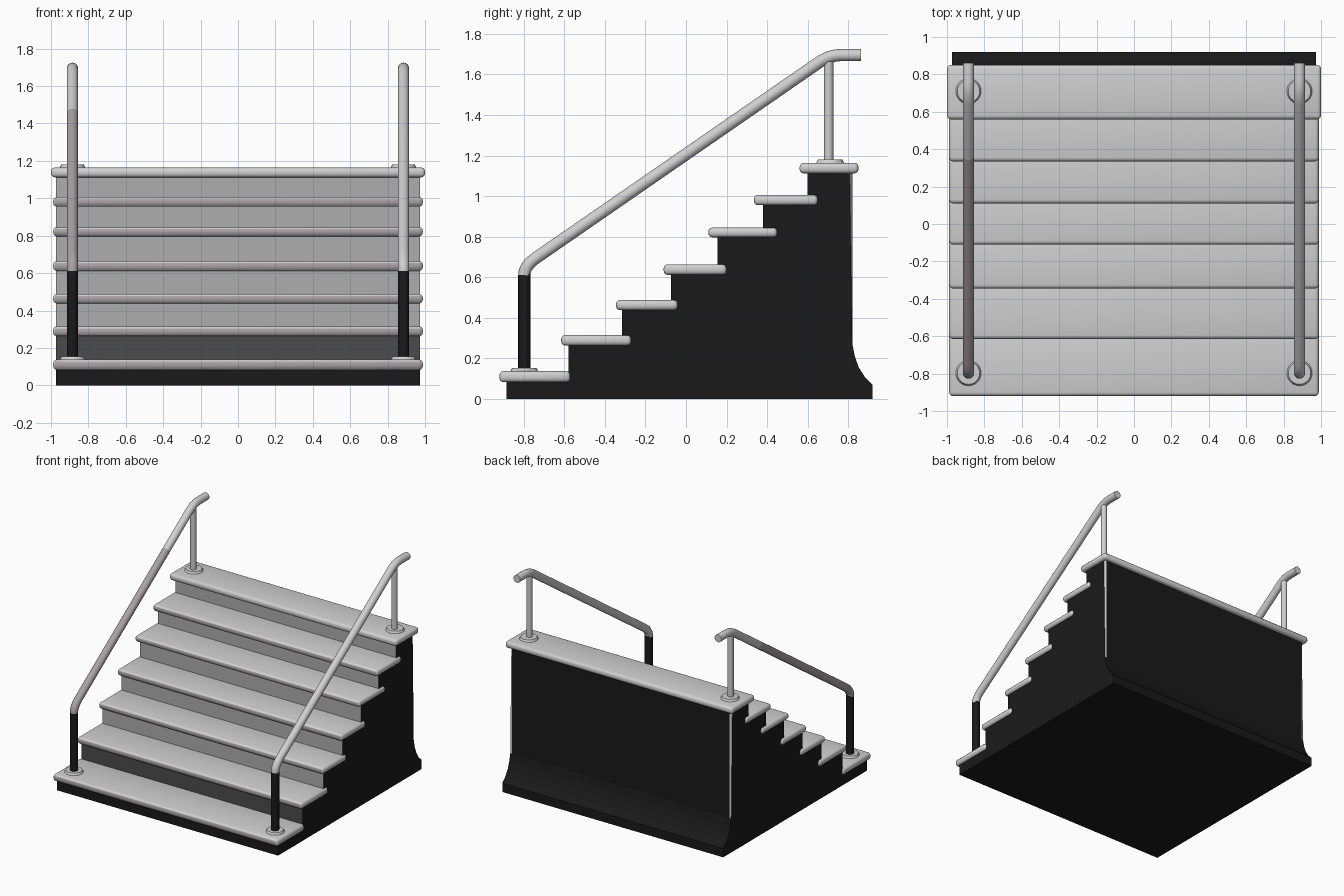
import bpy, bmesh, math
from mathutils import Vector

if "Cube" in bpy.data.objects:
    bpy.data.objects.remove(bpy.data.objects["Cube"])


def mat(name, r, g, b):
    m = bpy.data.materials.new(name)
    m.diffuse_color = (r, g, b, 1)
    m.use_nodes = True
    m.node_tree.nodes["Principled BSDF"].inputs["Base Color"].default_value = m.diffuse_color
    return m


light = mat("light grey", 0.63, 0.63, 0.63)
grey = mat("riser grey", 0.42, 0.42, 0.42)
warm = mat("warm grey", 0.40, 0.36, 0.375)
dark = mat("dark grey", 0.07, 0.07, 0.07)
black = mat("black", 0.01, 0.01, 0.01)


def finish(bm, name, mats, smooth=True):
    bmesh.ops.recalc_face_normals(bm, faces=bm.faces)
    me = bpy.data.meshes.new(name)
    bm.to_mesh(me)
    bm.free()
    for m in mats:
        me.materials.append(m)
    ob = bpy.data.objects.new(name, me)
    bpy.context.collection.objects.link(ob)
    if smooth:
        bpy.ops.object.select_all(action='DESELECT')
        bpy.context.view_layer.objects.active = ob
        ob.select_set(True)
        bpy.ops.object.shade_smooth_by_angle(angle=math.radians(40))
    return ob


# Treads: front y, back y, bottom z, top z
treads = [(-0.92, -0.57, 0.083, 0.137), (-0.615, -0.27, 0.263, 0.315),
          (-0.345, -0.04, 0.438, 0.488), (-0.11, 0.20, 0.612, 0.664),
          (0.11, 0.45, 0.797, 0.845), (0.335, 0.65, 0.955, 1.006),
          (0.56, 0.85, 1.112, 1.164)]
for i, (y0, y1, z0, z1) in enumerate(treads):
    hx = 1.0 if i == 6 else 0.988
    bm = bmesh.new()
    bmesh.ops.create_cube(bm, size=1)
    for v in bm.verts:
        v.co = (v.co.x * 2 * hx, (y0 + y1) / 2 + v.co.y * (y1 - y0),
                (z0 + z1) / 2 + v.co.z * (z1 - z0))
    bmesh.ops.bevel(bm, geom=bm.edges[:], offset=0.02, segments=3,
                    profile=0.5, affect='EDGES')
    bm.normal_update()
    for f in bm.faces:  # warm front nosing
        f.material_index = 1 if f.normal.y < -0.75 and i < 6 else 0
    finish(bm, f"tread_{i + 1}", [light, warm])

# Stepped body with a flared back foot
risers = [-0.885, -0.58, -0.315, -0.075, 0.155, 0.38, 0.60]
profile = [(risers[0], 0)]
for i, y in enumerate(risers):
    if i:
        profile.append((y, treads[i - 1][2] + 0.025))
    profile.append((y, treads[i][2] + 0.025))
profile += [(0.82, 1.137), (0.82, 0.27), (0.832, 0.21), (0.852, 0.155),
            (0.882, 0.108), (0.92, 0.07), (0.92, 0)]
bm = bmesh.new()
left = [bm.verts.new((-0.972, y, z)) for y, z in profile]
face = bm.faces.new(left)
res = bmesh.ops.extrude_face_region(bm, geom=[face])
for v in res["geom"]:
    if isinstance(v, bmesh.types.BMVert):
        v.co.x = 0.972
bmesh.ops.recalc_face_normals(bm, faces=bm.faces)
# Chamfered light corner strips up the back
corners = [e for e in bm.edges if all(abs(v.co.y - 0.82) < 1e-4 for v in e.verts)
           and abs(e.verts[0].co.z - e.verts[1].co.z) > 0.5]
bmesh.ops.bevel(bm, geom=corners, offset=0.014, segments=1, affect='EDGES')
bm.normal_update()
for f in bm.faces:
    n, c = f.normal, f.calc_center_median()
    if n.y < -0.9 and c.z > 0.1:
        f.material_index = 2 if c.z < 0.25 else 1
    elif n.y > 0.3 and abs(n.x) > 0.3 and c.z > 0.4:
        f.material_index = 3
finish(bm, "stair_body", [black, grey, dark, light], smooth=False)


def arc(p0, p1, p2, n=6):
    """Quadratic bend between two straight runs."""
    return [tuple((1 - t) ** 2 * a + 2 * t * (1 - t) * b + t * t * c
                  for a, b, c in zip(p0, p1, p2))
            for t in [k / n for k in range(n + 1)]]


def tube(name, x, path, radius, mats, rule, sides=16):
    bm = bmesh.new()
    rings = []
    for i, p in enumerate(path):
        a, b = path[max(i - 1, 0)], path[min(i + 1, len(path) - 1)]
        d = Vector((0, b[0] - a[0], b[1] - a[1])).normalized()
        side = Vector((0, -d.z, d.y))
        ring = []
        for k in range(sides):
            t = 2 * math.pi * k / sides
            co = Vector((x, *p)) + radius * (math.cos(t) * Vector((1, 0, 0)) + math.sin(t) * side)
            ring.append(bm.verts.new(co))
        rings.append(ring)
    for r, s in zip(rings, rings[1:]):
        for k in range(sides):
            j = (k + 1) % sides
            bm.faces.new((r[k], r[j], s[j], s[k]))
    bm.faces.new(rings[0])
    bm.faces.new(rings[-1])
    for f in bm.faces:
        f.material_index = rule(f.calc_center_median().z)
    return finish(bm, name, mats)


def disc(name, x, y, z):
    bm = bmesh.new()
    bmesh.ops.create_cone(bm, cap_ends=True, segments=24, radius1=0.07,
                          radius2=0.06, depth=0.02)
    bmesh.ops.translate(bm, vec=(x, y, z + 0.006), verts=bm.verts)
    finish(bm, name, [light])


# Handrails: front post, sloped rail, level end, rear post, floor flanges
path = [(-0.797, 0.12), (-0.797, 0.57)]
path += arc((-0.797, 0.61), (-0.797, 0.655), (-0.74, 0.695))
path += [(0.36, 1.455)]
path += arc((0.645, 1.652), (0.705, 1.695), (0.76, 1.695)) + [(0.862, 1.695)]
for side, x in (("left", -0.885), ("right", 0.885)):
    limit = 1.4 if side == "left" else 0
    tube(f"{side}_handrail", x, path, 0.030, [light, warm, black],
         lambda z: 2 if z < 0.615 else (1 if z < limit else 0))
    tube(f"{side}_rear_post", x, [(0.703, 1.15), (0.703, 1.68)], 0.023,
         [light], lambda z: 0)
    disc(f"{side}_front_flange", x, -0.797, 0.137)
    disc(f"{side}_rear_flange", x, 0.71, 1.164)
